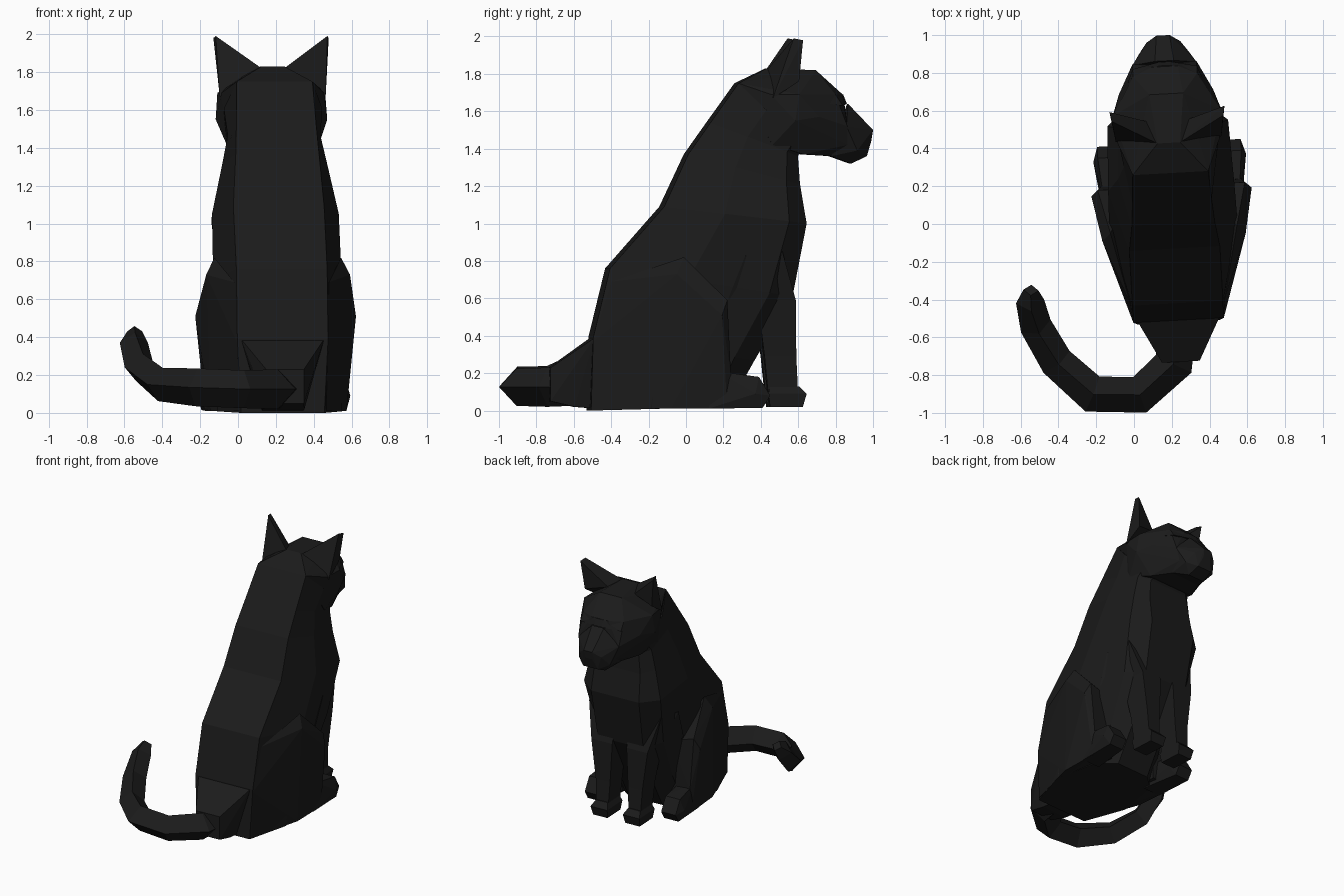
import bpy, bmesh
from mathutils import Vector, Matrix

# The symmetric cat is built facing +y, then turned slightly and shifted
PLACE = Matrix.Translation((0.208, 0, -0.01)) @ Matrix.Rotation(0.055, 4, 'Z')
FUR = bpy.data.materials.new("black_fur")
FUR.diffuse_color = (0.011, 0.011, 0.011, 1)


def finish(name, bm, place=PLACE):
    bmesh.ops.recalc_face_normals(bm, faces=bm.faces)
    me = bpy.data.meshes.new(name)
    bm.to_mesh(me)
    bm.free()
    me.transform(place)
    me.materials.append(FUR)
    ob = bpy.data.objects.new(name, me)
    bpy.context.collection.objects.link(ob)
    return ob


def flip(pts):
    return [(-x, y, z) for x, y, z in pts]


def hull(name, pts):
    bm = bmesh.new()
    for p in pts:
        bm.verts.new(p)
    bmesh.ops.remove_doubles(bm, verts=bm.verts, dist=0.001)
    r = bmesh.ops.convex_hull(bm, input=bm.verts)
    junk = {g for g in r["geom_interior"] + r["geom_unused"]
            if isinstance(g, bmesh.types.BMVert)}
    bmesh.ops.delete(bm, geom=list(junk), context='VERTS')
    return finish(name, bm)


def hull_whole(name, pts):
    hull(name, pts + flip(pts))


def hull_pair(name, pts):
    hull("right_" + name, pts)
    hull("left_" + name, flip(pts))


def loft(name, rings, place=PLACE):
    bm = bmesh.new()
    vs = [[bm.verts.new(p) for p in r] for r in rings]
    n = len(vs[0])
    for a, b in zip(vs, vs[1:]):
        for i in range(n):
            j = (i + 1) % n
            bm.faces.new((a[i], a[j], b[j], b[i]))
    bm.faces.new(vs[0])
    bm.faces.new(vs[-1])
    return finish(name, bm, place)


# Torso: tilted rings given by back (y, z), front (y, z) and widths back, side, shoulder, chest
def torso_ring(yb, zb, yf, zf, wb, ws, wh, wc):
    half = [(wb, 0), (ws, 0.42), (wh, 0.87), (wc, 1)]
    pts = [(w, yb + (yf - yb) * t, zb + (zf - zb) * t) for w, t in half]
    return pts + flip(pts)[::-1]


loft("torso", [torso_ring(*r) for r in [
    (-0.52, 0.01, 0.22, 0.03, 0.22, 0.33, 0.26, 0.14),
    (-0.51, 0.40, 0.36, 0.28, 0.24, 0.34, 0.24, 0.14),
    (-0.42, 0.77, 0.56, 0.62, 0.24, 0.34, 0.28, 0.19),
    (-0.13, 1.10, 0.635, 1.01, 0.24, 0.335, 0.32, 0.20),
    (0.00, 1.38, 0.60, 1.22, 0.22, 0.28, 0.27, 0.19),
    (0.12, 1.55, 0.59, 1.37, 0.21, 0.245, 0.24, 0.17),
    (0.27, 1.76, 0.62, 1.42, 0.20, 0.26, 0.22, 0.12)]])

# Haunches and hind feet
hull_pair("haunch", [
    (0.23, -0.51, 0.02), (0.24, -0.51, 0.38), (0.25, -0.41, 0.70),
    (0.38, -0.07, 0.74), (0.335, -0.03, 0.83), (0.39, 0.20, 0.60),
    (0.425, 0.17, 0.52), (0.40, 0.18, 0.37), (0.37, 0.22, 0.20),
    (0.36, -0.10, 0.02), (0.37, 0.20, 0.02), (0.20, 0.22, 0.05),
    (0.20, 0.20, 0.55)])
hull_pair("hind_foot", [
    (0.22, 0.10, 0.02), (0.37, 0.10, 0.02), (0.25, 0.15, 0.21),
    (0.36, 0.15, 0.22), (0.26, 0.37, 0.19), (0.38, 0.37, 0.19),
    (0.405, 0.35, 0.10), (0.23, 0.35, 0.10), (0.26, 0.43, 0.09),
    (0.38, 0.43, 0.09), (0.26, 0.39, 0.025), (0.38, 0.39, 0.025)])


# Front legs: boxes from shoulder to ankle, given by x, y limits and height
def box_ring(x0, x1, y0, y1, z):
    return [(x0, y0, z), (x1, y0, z), (x1, y1, z), (x0, y1, z)]


leg = [(0.06, 0.30, 0.30, 0.50, 0.86), (0.06, 0.235, 0.37, 0.575, 0.60),
       (0.075, 0.195, 0.41, 0.58, 0.30), (0.085, 0.185, 0.43, 0.59, 0.10)]
paw = [(0.075, 0.195, 0.44, 0.615, 0.03), (0.065, 0.205, 0.43, 0.635, 0.10),
       (0.085, 0.185, 0.44, 0.595, 0.14)]
for side, s in (("right_", 1), ("left_", -1)):
    for name, part in (("front_leg", leg), ("front_paw", paw)):
        loft(side + name, [[(s * x, y, z) for x, y, z in box_ring(*r)] for r in part])

# Elbows bridging the flank and the front legs
hull_pair("elbow", [
    (0.325, 0.30, 0.84), (0.31, 0.21, 0.61), (0.24, 0.38, 0.61),
    (0.22, 0.29, 0.40), (0.15, 0.25, 0.60), (0.2, 0.42, 0.80)])

# Head with brow and muzzle
hull_whole("head", [
    (0.20, 0.27, 1.76), (0.06, 0.43, 1.84), (0.27, 0.44, 1.70),
    (0.09, 0.69, 1.83), (0.17, 0.79, 1.70), (0.07, 0.835, 1.70),
    (0.295, 0.57, 1.56), (0.245, 0.45, 1.43), (0.20, 0.62, 1.38),
    (0.25, 0.70, 1.58), (0.17, 0.855, 1.53), (0.14, 0.86, 1.43),
    (0.285, 0.59, 1.70), (0.12, 0.78, 1.37), (0.06, 0.85, 1.62)])
hull_whole("brow", [
    (0.03, 0.86, 1.65), (0.03, 0.84, 1.70), (0.17, 0.83, 1.64),
    (0.17, 0.79, 1.70), (0.20, 0.76, 1.65)])
hull_whole("muzzle", [
    (0.05, 0.865, 1.65), (0.035, 1.0, 1.51), (0.03, 0.99, 1.45),
    (0.17, 0.85, 1.53), (0.09, 0.965, 1.47), (0.13, 0.91, 1.40),
    (0.06, 0.965, 1.37), (0.07, 0.88, 1.33), (0.13, 0.77, 1.37)])

# Ears
hull_pair("ear", [
    (0.06, 0.43, 1.83), (0.28, 0.45, 1.68), (0.28, 0.59, 1.77),
    (0.11, 0.55, 1.81), (0.295, 0.56, 2.0), (0.305, 0.61, 1.99)])

# Wedge joining the rump to the tail
hull_whole("tail_base", [
    (0.11, -0.48, 0.02), (0.22, -0.50, 0.40), (0.11, -0.60, 0.32),
    (0.10, -0.73, 0.24), (0.10, -0.73, 0.06), (0.11, -0.60, 0.03)])

# Tail: diamond section swept along a curling path, with mitred corners
path = [(Vector(p), r) for p, r in [
    ((0.235, -0.50, 0.13), 0.10), ((0.21, -0.74, 0.125), 0.105),
    ((0.03, -0.905, 0.125), 0.10), ((-0.22, -0.90, 0.135), 0.10),
    ((-0.41, -0.73, 0.15), 0.09), ((-0.52, -0.54, 0.24), 0.085),
    ((-0.55, -0.41, 0.37), 0.075), ((-0.545, -0.35, 0.43), 0.04)]]
tail = []
for i, (p, r) in enumerate(path):
    t = (path[min(i + 1, len(path) - 1)][0] - path[max(i - 1, 0)][0]).normalized()
    side = t.cross(Vector((0, 0, 1))).normalized()
    up = side.cross(t)
    tail.append([p + side * r, p + up * r, p - side * r, p - up * r])
loft("tail", tail, Matrix.Identity(4))
